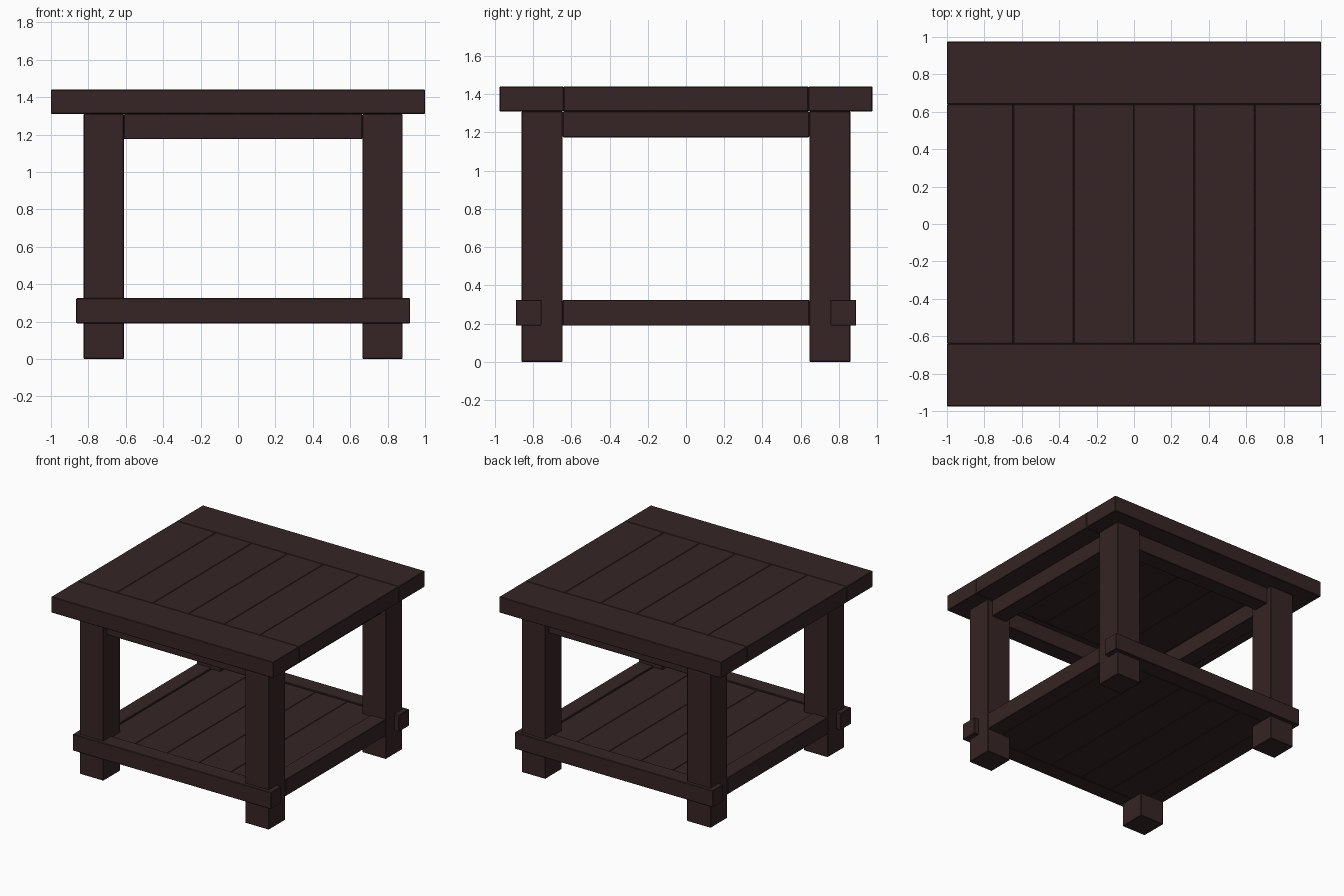
import bpy, bmesh
from mathutils import Matrix, Vector

if "Cube" in bpy.data.objects:
    bpy.data.objects.remove(bpy.data.objects["Cube"])

wood = bpy.data.materials.new("dark brown wood")
wood.diffuse_color = (0.037, 0.018, 0.018, 1)
wood.use_nodes = True
wood.node_tree.nodes["Principled BSDF"].inputs["Base Color"].default_value = wood.diffuse_color


def board(name, x, y, z):
    """Box spanning the given (min, max) ranges, with lightly eased edges."""
    lo, hi = Vector((x[0], y[0], z[0])), Vector((x[1], y[1], z[1]))
    bm = bmesh.new()
    bmesh.ops.create_cube(bm, size=1, matrix=Matrix.Diagonal((*(hi - lo), 1)))
    me = bpy.data.meshes.new(name)
    bm.to_mesh(me)
    bm.free()
    me.materials.append(wood)
    ob = bpy.data.objects.new(name, me)
    ob.location = (lo + hi) / 2
    bpy.context.collection.objects.link(ob)
    bev = ob.modifiers.new("eased edges", 'BEVEL')
    bev.width = 0.004
    bev.segments = 1
    return ob


TOP = (1.31, 1.44)
APRON = (1.175, 1.31)
LOW = (0.19, 0.325)
LEG_X = {"left": (-0.825, -0.61), "right": (0.665, 0.88)}
LEG_Y = {"front": (-0.86, -0.645), "back": (0.645, 0.86)}

# tabletop: planks between two end boards
cuts = [-1, -0.645, -0.322, 0, 0.322, 0.645, 1]
for i, (a, b) in enumerate(zip(cuts, cuts[1:])):
    board(f"top_plank_{i + 1}", (a, b), (-0.64, 0.64), TOP)
board("top_end_board_front", (-1, 1), (-0.975, -0.64), TOP)
board("top_end_board_back", (-1, 1), (0.64, 0.975), TOP)

# legs
for sx, xr in LEG_X.items():
    for sy, yr in LEG_Y.items():
        board(f"leg_{sy}_{sx}", xr, yr, (0, 1.31))

# aprons under the top, centred on the legs
for sy, (a, b) in LEG_Y.items():
    board(f"apron_{sy}", (-0.61, 0.665), (a + 0.04, b - 0.04), APRON)
for sx, (a, b) in LEG_X.items():
    board(f"apron_{sx}", (a + 0.04, b - 0.04), (-0.645, 0.645), APRON)

# long stretchers that wrap the outside of the legs
board("stretcher_front", (-0.865, 0.92), (-0.89, -0.755), LOW)
board("stretcher_back", (-0.865, 0.92), (0.755, 0.89), LOW)

# side rails flush with the outer leg faces
board("side_rail_left", (-0.825, -0.69), (-0.645, 0.645), LOW)
board("side_rail_right", (0.745, 0.88), (-0.645, 0.645), LOW)

# lower shelf planks
n, x0, x1 = 5, -0.69, 0.745
w = (x1 - x0) / n
for i in range(n):
    board(f"shelf_plank_{i + 1}", (x0 + i * w, x0 + (i + 1) * w),
          (-0.755, 0.755), (0.19, 0.315))
